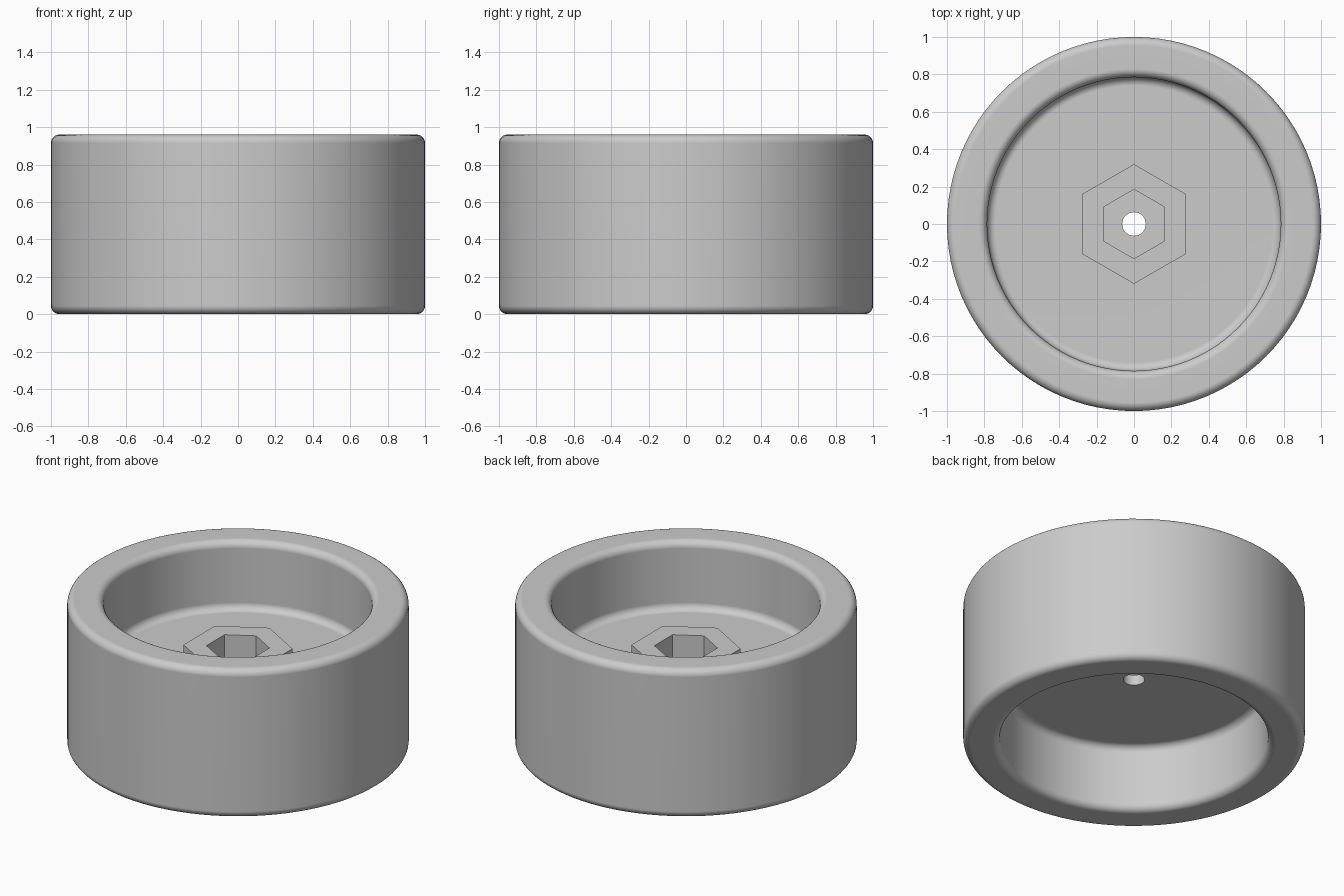
import bpy
import bmesh
import math
from mathutils import Vector

cube = bpy.data.objects.get("Cube")
if cube:
    bpy.data.objects.remove(cube, do_unlink=True)

HEIGHT = 0.96
BORE = 0.785
WEB_LOW, WEB_TOP = 0.43, 0.52
BOSS_TOP = 0.645
FILLET = 0.045

grey = bpy.data.materials.new("light grey")
grey.use_nodes = True
colour = (0.6, 0.6, 0.6, 1)
grey.diffuse_color = colour
grey.node_tree.nodes["Principled BSDF"].inputs["Base Color"].default_value = colour


def make_object(name, bm):
    bmesh.ops.recalc_face_normals(bm, faces=bm.faces)
    mesh = bpy.data.meshes.new(name)
    bm.to_mesh(mesh)
    bm.free()
    mesh.materials.append(grey)
    obj = bpy.data.objects.new(name, mesh)
    bpy.context.collection.objects.link(obj)
    return obj


def rounded(a, corner, b, radius, steps=6):
    """Arc of points replacing a square corner between a and b."""
    u = (a - corner).normalized() * radius
    v = (b - corner).normalized() * radius
    centre = corner + u + v
    angles = [math.pi / 2 * i / steps for i in range(steps + 1)]
    return [centre - v * math.cos(t) - u * math.sin(t) for t in angles]


def lathe(name, corners, segments=96):
    """Spin a half section about z, rounding every corner off the axis."""
    pts = [Vector(c) for c in corners]
    path = [pts[0]]
    for a, c, b in zip(pts, pts[1:], pts[2:]):
        path += rounded(a, c, b, FILLET)
    path.append(pts[-1])
    bm = bmesh.new()
    verts = [bm.verts.new((p.x, 0, p.y)) for p in path]
    edges = [bm.edges.new(pair) for pair in zip(verts, verts[1:])]
    bmesh.ops.spin(bm, geom=verts + edges, cent=(0, 0, 0), axis=(0, 0, 1),
                   angle=math.tau, steps=segments, use_merge=True)
    bmesh.ops.remove_doubles(bm, verts=bm.verts, dist=0.0001)
    return make_object(name, bm)


def prism(name, sides, radius, low, high):
    """Upright prism with one corner pointing to +y."""
    bm = bmesh.new()
    ring = []
    for i in range(sides):
        t = math.pi / 2 + math.tau * i / sides
        ring.append(bm.verts.new((radius * math.cos(t), radius * math.sin(t), low)))
    base = bm.faces.new(ring)
    top = bmesh.ops.extrude_face_region(bm, geom=[base])["geom"]
    moved = [v for v in top if isinstance(v, bmesh.types.BMVert)]
    bmesh.ops.translate(bm, verts=moved, vec=(0, 0, high - low))
    return make_object(name, bm)


def combine(target, tool, operation):
    """Apply a boolean and discard the tool."""
    mod = target.modifiers.new(operation.lower(), 'BOOLEAN')
    mod.operation = operation
    mod.solver = 'EXACT'
    mod.object = tool
    graph = bpy.context.evaluated_depsgraph_get()
    target.data = bpy.data.meshes.new_from_object(target.evaluated_get(graph))
    target.modifiers.clear()
    bpy.data.objects.remove(tool, do_unlink=True)


# Wheel body: thick rim with a thin web halfway up
wheel = lathe("wheel", [(0, WEB_LOW), (BORE, WEB_LOW), (BORE, 0), (1, 0),
                        (1, HEIGHT), (BORE, HEIGHT), (BORE, WEB_TOP), (0, WEB_TOP)])

# Hexagonal hub with hexagonal socket and axle hole
combine(wheel, prism("hub", 6, 0.32, WEB_LOW + 0.03, BOSS_TOP), 'UNION')
combine(wheel, prism("socket", 6, 0.185, 0.495, 0.8), 'DIFFERENCE')
combine(wheel, prism("axle_hole", 48, 0.063, 0.2, 0.8), 'DIFFERENCE')

# Smooth shading with crisp hub edges and flat web
bpy.ops.object.select_all(action='DESELECT')
wheel.select_set(True)
bpy.context.view_layer.objects.active = wheel
bpy.ops.object.shade_smooth_by_angle(angle=math.radians(30))
flatten = wheel.modifiers.new("flat_faces", 'WEIGHTED_NORMAL')
flatten.keep_sharp = True
